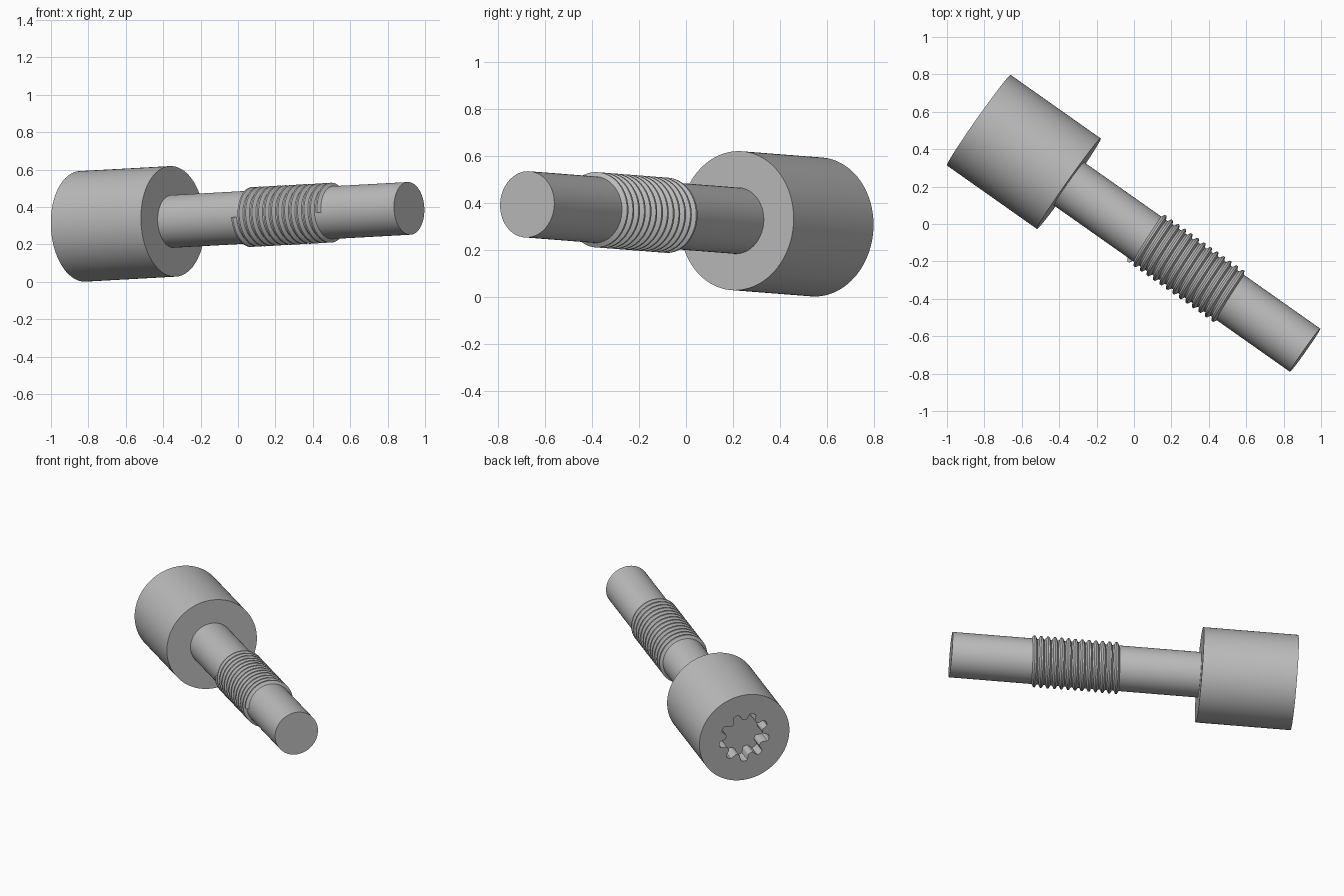
import bpy
import bmesh
from math import sin, cos, tau, tanh, pi
from mathutils import Vector, Matrix

cube = bpy.data.objects.get("Cube")
if cube:
    bpy.data.objects.remove(cube, do_unlink=True)

steel = bpy.data.materials.new("grey steel")
steel.use_nodes = True
steel.diffuse_color = (0.5, 0.5, 0.5, 1)
steel.node_tree.nodes["Principled BSDF"].inputs["Base Color"].default_value = (0.5, 0.5, 0.5, 1)

# Bolt frame: local z runs from the back of the head to the tip
START = Vector((-0.83, 0.555, 0.297))
TIP = Vector((0.915, -0.675, 0.393))
LENGTH = (TIP - START).length
axis = (TIP - START).normalized()
side = Vector((axis.y, -axis.x, 0)).normalized()
down = axis.cross(side)
frame = Matrix((side, down, axis)).transposed().to_4x4()
frame.translation = START

HEAD_LENGTH, HEAD_RADIUS = 0.59, 0.296
SHAFT_RADIUS = 0.141
SIDES = 144


def finish(name, bm):
    bmesh.ops.recalc_face_normals(bm, faces=bm.faces)
    mesh = bpy.data.meshes.new(name)
    bm.to_mesh(mesh)
    bm.free()
    mesh.materials.append(steel)
    obj = bpy.data.objects.new(name, mesh)
    bpy.context.collection.objects.link(obj)
    obj.matrix_world = frame
    bpy.ops.object.select_all(action='DESELECT')
    obj.select_set(True)
    bpy.context.view_layer.objects.active = obj
    bpy.ops.object.shade_smooth_by_angle(angle=pi / 6)


def loft(name, sections, sides):
    """Skin rings given as (radius function, z) and cap both ends."""
    bm = bmesh.new()
    rings = []
    for radius, z in sections:
        angles = [tau * i / sides for i in range(sides)]
        rings.append([bm.verts.new((radius(a) * cos(a), radius(a) * sin(a), z)) for a in angles])
    for low, high in zip(rings, rings[1:]):
        for i in range(sides):
            j = (i + 1) % sides
            bm.faces.new((low[i], low[j], high[j], high[i]))
    bm.faces.new(rings[0])
    bm.faces.new(rings[-1])
    finish(name, bm)


def circle(radius):
    return lambda a: radius


def socket(a):
    # nine rounded lobes, one pointing straight down
    return 0.143 + 0.022 * tanh(2.5 * cos(9 * (a - pi / 2)))


# Head with the lobed drive socket sunk into its back face
loft("head", [(socket, 0.1), (socket, 0), (circle(HEAD_RADIUS), 0),
              (circle(HEAD_RADIUS), HEAD_LENGTH)], SIDES)

# Plain shaft
loft("shaft", [(circle(SHAFT_RADIUS), HEAD_LENGTH - 0.02),
               (circle(SHAFT_RADIUS), LENGTH)], 72)

# Helical thread ridge round the middle of the shaft
TURNS, PITCH, STEPS = 13, 0.0425, 48
THREAD_START = 1.09
profile = [(0.136, -0.019), (0.16, -0.005), (0.16, 0.005), (0.136, 0.019)]
bm = bmesh.new()
rows = []
for i in range(TURNS * STEPS + 1):
    a = tau * i / STEPS
    z = THREAD_START + PITCH * i / STEPS
    rows.append([bm.verts.new((r * cos(a), r * sin(a), z + dz)) for r, dz in profile])
for one, two in zip(rows, rows[1:]):
    for k in range(len(profile)):
        m = (k + 1) % len(profile)
        bm.faces.new((one[k], one[m], two[m], two[k]))
bm.faces.new(rows[0])
bm.faces.new(rows[-1])
finish("thread", bm)
